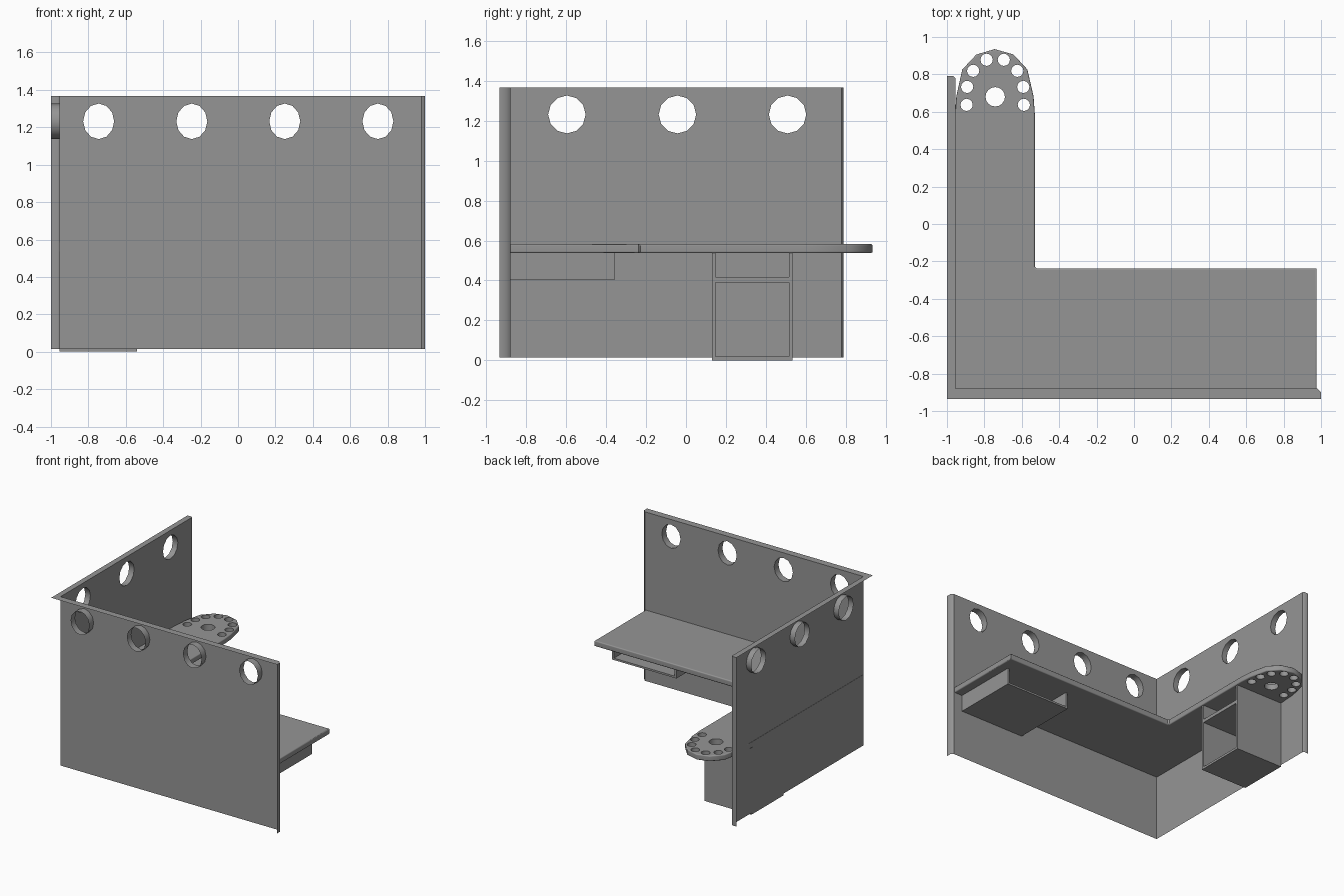
import bpy, bmesh
from math import cos, sin, pi, radians
from mathutils import Vector

if "Cube" in bpy.data.objects:
    bpy.data.objects.remove(bpy.data.objects["Cube"])

grey = bpy.data.materials.new("dark_grey")
grey.diffuse_color = (0.3, 0.3, 0.3, 1)
grey.use_nodes = True
grey.node_tree.nodes["Principled BSDF"].inputs["Base Color"].default_value = grey.diffuse_color


def smooth_shade(ob, angle):
    bpy.ops.object.select_all(action='DESELECT')
    ob.select_set(True)
    bpy.context.view_layer.objects.active = ob
    bpy.ops.object.shade_smooth_by_angle(angle=radians(angle))


def finish(bm, name, angle=None):
    bmesh.ops.remove_doubles(bm, verts=bm.verts, dist=1e-5)
    bmesh.ops.recalc_face_normals(bm, faces=bm.faces)
    me = bpy.data.meshes.new(name)
    bm.to_mesh(me)
    bm.free()
    me.materials.append(grey)
    ob = bpy.data.objects.new(name, me)
    bpy.context.collection.objects.link(ob)
    if angle:
        smooth_shade(ob, angle)
    return ob


def ring(cx, cy, rx, ry, n=12):
    return [(cx + rx * cos(2 * pi * i / n), cy + ry * sin(2 * pi * i / n)) for i in range(n)]


def add_loop(bm, pts):
    vs = [bm.verts.new(p) for p in pts]
    return vs, [bm.edges.new((vs[i], vs[(i + 1) % len(vs)])) for i in range(len(vs))]


def prism(bm, pts, z0, z1):
    f = bm.faces.new([bm.verts.new((x, y, z0)) for x, y in pts])
    r = bmesh.ops.extrude_face_region(bm, geom=[f])
    vs = [g for g in r['geom'] if isinstance(g, bmesh.types.BMVert)]
    bmesh.ops.translate(bm, verts=vs, vec=(0, 0, z1 - z0))


def box(bm, lo, hi):
    prism(bm, [(lo[0], lo[1]), (hi[0], lo[1]), (hi[0], hi[1]), (lo[0], hi[1])], lo[2], hi[2])


Z0, Z1 = 0.015, 1.367
XI, YI = -0.955, -0.88      # inner wall planes


# Partition walls: open inner panels with porthole tubes
bm = bmesh.new()


def panel(to3d, a0, a1, centres, rx, ry, offset):
    edges = add_loop(bm, [to3d(*p) for p in ((a0, Z0), (a1, Z0), (a1, Z1), (a0, Z1))])[1]
    for c in centres:
        vs, es = add_loop(bm, [to3d(*p) for p in ring(c, 1.232, rx, ry)])
        edges += es
        outer = [bm.verts.new(v.co + Vector(offset)) for v in vs]
        for i in range(len(vs)):
            j = (i + 1) % len(vs)
            bm.faces.new((vs[i], vs[j], outer[j], outer[i]))
    bmesh.ops.triangle_fill(bm, edges=edges, use_beauty=True)


panel(lambda a, z: (a, YI, z), XI, 0.98, (-0.745, -0.247, 0.25, 0.748), 0.083, 0.095, (0, -0.055, 0))
panel(lambda a, z: (XI, a, z), YI, 0.78, (-0.597, -0.043, 0.509), 0.094, 0.095, (-0.045, 0, 0))
finish(bm, "partition_walls", 35)

# Top and end flanges of the walls
bm = bmesh.new()
ends = [[(0.98, YI), (1, -0.9), (1, -0.935)], [(XI, 0.78), (-0.965, 0.79), (-1, 0.79)]]
for path in ends:
    for a, b in zip(path, path[1:]):
        bm.faces.new([bm.verts.new(p) for p in ((*a, Z0), (*b, Z0), (*b, Z1), (*a, Z1))])
for path in ends:
    bm.faces.new([bm.verts.new((*p, Z1)) for p in [(XI, YI)] + path + [(-1, -0.935)]])
finish(bm, "wall_flanges", 50)


# L-shaped desktop with rounded end
XB, YB = -0.957, -0.8795
outline = [(XB, YB), (0.977, YB), (0.977, -0.237), (-0.52, -0.237), (-0.53, -0.227),
           (-0.53, 0.585), (-0.537, 0.682), (-0.57, 0.826), (-0.644, 0.906), (-0.745, 0.935),
           (-0.843, 0.906), (-0.918, 0.826), (-0.95, 0.682), (XB, 0.585)]
bm = bmesh.new()
prism(bm, outline, 0.537, 0.583)


def exposed(e):
    a, b = (v.co for v in e.verts)
    at_wall = (a.x == b.x and a.x < -0.95) or (a.y == b.y and a.y < -0.87)
    return abs(a.z - b.z) < 1e-4 and not at_wall


bmesh.ops.bevel(bm, geom=[e for e in bm.edges if exposed(e)], offset=0.009,
                segments=3, profile=0.5, affect='EDGES')
desk = finish(bm, "desktop")

# Holes in the rounded end
bm = bmesh.new()
CX = -0.742
prism(bm, ring(CX, 0.68, 0.052, 0.052, 16), 0.5, 0.65)
for dx, y in ((0.153, 0.637), (0.15, 0.733), (0.118, 0.819), (0.046, 0.878)):
    for s in (-1, 1):
        prism(bm, ring(CX + s * dx, y, 0.033, 0.033), 0.5, 0.65)
cutter = finish(bm, "hole_cutter")
cutter.hide_render = True
mod = desk.modifiers.new("holes", 'BOOLEAN')
mod.operation = 'DIFFERENCE'
mod.object = cutter
bpy.context.view_layer.objects.active = desk
bpy.ops.object.modifier_apply(modifier=mod.name)
bpy.data.objects.remove(cutter)
smooth_shade(desk, 35)
weighted = desk.modifiers.new("flat_top", 'WEIGHTED_NORMAL')
weighted.keep_sharp = True


# Open tray under the desk
bm = bmesh.new()
Y0, Y1 = -0.8795, -0.357
box(bm, (0.335, Y0, 0.405), (0.905, Y1, 0.42))
box(bm, (0.335, Y0, 0.42), (0.352, Y1, 0.541))
box(bm, (0.888, Y0, 0.42), (0.905, Y1, 0.541))
finish(bm, "under_desk_tray")


# Open cabinet with one shelf
bm = bmesh.new()
xa, xb = -0.954, -0.54
box(bm, (xa, 0.13, 0), (xb, 0.535, 0.018))
box(bm, (xa, 0.13, 0.018), (xb, 0.148, 0.541))
box(bm, (xa, 0.517, 0.018), (xb, 0.535, 0.541))
box(bm, (xa, 0.148, 0.391), (xb, 0.517, 0.418))
box(bm, (xa + 0.002, 0.148, 0.018), (xa + 0.015, 0.517, 0.541))
finish(bm, "cabinet")
